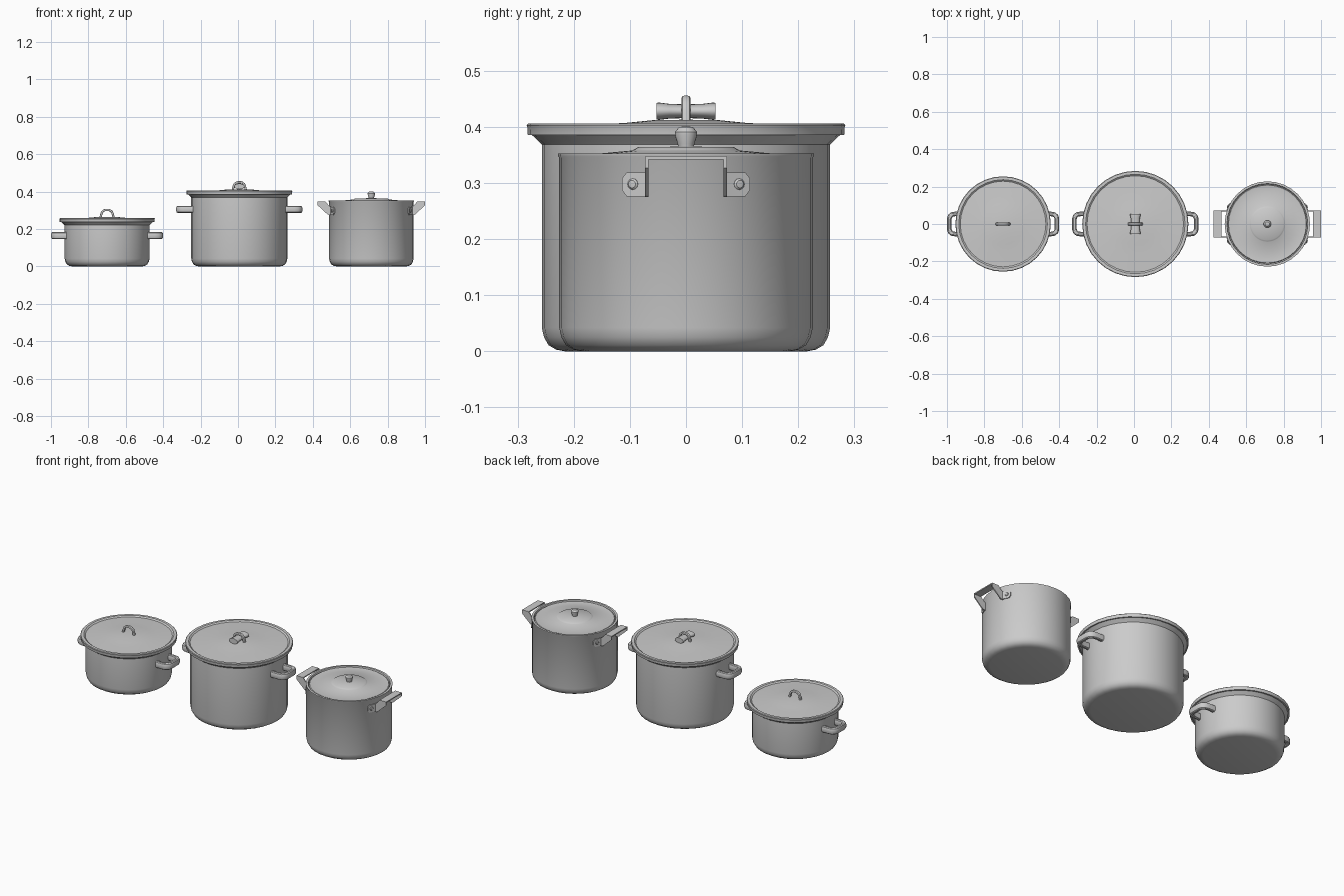
import bpy, bmesh, math
from mathutils import Vector

if "Cube" in bpy.data.objects:
    bpy.data.objects.remove(bpy.data.objects["Cube"])

SEG = 32


def finish(bm, name, loc=(0, 0, 0), angle=35):
    bmesh.ops.recalc_face_normals(bm, faces=bm.faces)
    me = bpy.data.meshes.new(name)
    bm.to_mesh(me)
    bm.free()
    ob = bpy.data.objects.new(name, me)
    bpy.context.collection.objects.link(ob)
    ob.location = loc
    bpy.ops.object.select_all(action='DESELECT')
    ob.select_set(True)
    bpy.context.view_layer.objects.active = ob
    bpy.ops.object.shade_smooth_by_angle(angle=math.radians(angle))
    return ob


def lathe(name, profile, loc, seg=SEG, axis='Z', squash=1.0):
    """Revolve (radius, height) points; radius 0 closes the ends."""
    bm = bmesh.new()
    rings = []
    for r, h in profile:
        ring = []
        n = 1 if r == 0 else seg
        for i in range(n):
            a = 2 * math.pi * i / seg
            u, v = r * math.cos(a), r * math.sin(a)
            ring.append(bm.verts.new((u, v, h) if axis == 'Z' else (u, h, v * squash)))
        rings.append(ring)
    for a, b in zip(rings, rings[1:]):
        for i in range(seg):
            j = (i + 1) % seg
            q = [a[i % len(a)], a[j % len(a)], b[j % len(b)], b[i % len(b)]]
            bm.faces.new(list(dict.fromkeys(q)))
    return finish(bm, name, loc)


def sweep(name, path, half_w, half_h, loc, plane='XY', n=12, power=0.7):
    """Sweep a rounded section along a flat open path."""
    bm = bmesh.new()
    pts = [Vector(p) for p in path]
    rings = []
    for k, p in enumerate(pts):
        d1 = (p - pts[k - 1]).normalized() if k else (pts[1] - p).normalized()
        d2 = (pts[k + 1] - p).normalized() if k < len(pts) - 1 else d1
        t = (d1 + d2).normalized()
        nrm = Vector((-t.y, t.x)) / max(t.dot(d1), 0.5)
        ring = []
        for i in range(n):
            a = 2 * math.pi * (i + 0.5) / n
            c, s = math.cos(a), math.sin(a)
            q = p + nrm * half_w * math.copysign(abs(c) ** power, c)
            h = half_h * math.copysign(abs(s) ** power, s)
            ring.append(bm.verts.new((q.x, q.y, h) if plane == 'XY' else (q.x, h, q.y)))
        rings.append(ring)
    for a, b in zip(rings, rings[1:]):
        for i in range(n):
            j = (i + 1) % n
            bm.faces.new((a[i], a[j], b[j], b[i]))
    bm.faces.new(rings[0])
    bm.faces.new(rings[-1])
    return finish(bm, name, loc)


def prism(name, pts, offset, loc):
    """Extrude a polygon of 3D points by an offset vector."""
    bm = bmesh.new()
    f = bm.faces.new([bm.verts.new(p) for p in pts])
    g = bmesh.ops.extrude_face_region(bm, geom=[f])
    vs = [v for v in g['geom'] if isinstance(v, bmesh.types.BMVert)]
    bmesh.ops.translate(bm, verts=vs, vec=offset)
    return finish(bm, name, loc, 20)


def base_profile(r):
    return [(0, 0), (r - .042, 0), (r - .026, .003), (r - .012, .011), (r - .004, .025), (r, .042)]


def flared_pot(name, x, r, lid_r, top, reach, handle_z):
    # hollow body with flared lip
    z = top - .02
    lathe(name + "_body", base_profile(r) + [
        (r, z - .017), (r + .005, z - .012), (r + .018, z), (r + .018, z + .004), (r + .010, z + .004),
        (r - .008, z - .017), (r - .008, .04), (r - .04, .008), (0, .008)], (x, 0, 0))
    # lid with raised edge and low dome
    lathe(name + "_lid", [
        (0, z + .002), (lid_r - .012, z + .002), (lid_r - .010, z), (lid_r - .002, z), (lid_r - .001, top - .005),
        (lid_r, top - .003), (lid_r - .003, top), (lid_r - .018, top), (lid_r - .026, top - .006),
        (lid_r * .6, top - .002), (.11, top + .001), (.06, top + .006), (0, top + .007)], (x, 0, 0))
    # arched lid handle
    half = [(-.036, -.002), (-.031, .020), (-.026, .034), (-.018, .041), (-.009, .044)]
    arch = half + [(-a, b) for a, b in reversed(half)]
    sweep(name + "_lid_handle", arch, .006, .008, (x, 0, top), 'XZ')
    # side loop handles
    half = [(reach - .095, .054), (reach - .045, .054), (reach - .028, .051),
            (reach - .017, .042), (reach - .0125, .028)]
    loop = half + [(a, -b) for a, b in reversed(half)]
    for s, side in ((-1, "left"), (1, "right")):
        sweep(f"{name}_{side}_handle", [(s * a, b) for a, b in loop], .0125, .019, (x, 0, handle_z))


flared_pot("small_pot", -.70, .227, .255, .258, .30, .165)
flared_pot("large_pot", .007, .257, .284, .406, .338, .305)

# waisted grip through the large lid handle
lathe("large_pot_lid_grip", [(0, -.053), (.027, -.053), (.028, -.048), (.024, -.03), (.022, 0),
                             (.024, .03), (.028, .048), (.027, .053), (0, .053)],
      (.007, 0, .428), 20, 'Y', .55)

# straight pot with inset lid
X, R, H = .713, .226, .353
lathe("tall_pot_body", base_profile(R) + [
    (R, H - .008), (R + .002, H - .005), (R + .002, H), (R - .010, H), (R - .012, H - .004),
    (R - .012, .04), (R - .05, .008), (0, .008)], (X, 0, 0))
lathe("tall_pot_lid", [
    (0, .335), (.212, .335), (.212, .346), (.208, .349), (.200, .347), (.150, .353), (.096, .358),
    (.092, .360), (.086, .364), (0, .365)], (X, 0, 0))
lathe("tall_pot_knob", [
    (0, .362), (.014, .362), (.015, .370), (.020, .386), (.020, .391), (.012, .400), (0, .401)],
    (X, 0, 0), 20)

# channel handles: grip plate, side flanges, riveted tabs
for s, side in ((-1, "left"), (1, "right")):
    prism(f"tall_pot_{side}_grip",
          [(s * .245, -.072, .342), (s * .287, -.072, .342), (s * .287, .072, .342), (s * .245, .072, .342)],
          (0, 0, .006), (X, 0, 0))
    for t, end in ((-1, "front"), (1, "back")):
        outline = [(.287, .347), (.245, .347), (.228, .326), (.212, .318), (.212, .275),
                   (.226, .275), (.234, .278), (.287, .327)]
        prism(f"tall_pot_{side}_{end}_flange", [(s * a, t * .073, z) for a, z in outline],
              (0, -t * .006, 0), (X, 0, 0))
        # tab lies against the curved wall
        ang = math.asin(.093 / R)
        out = Vector((s * math.cos(ang), t * math.sin(ang), 0))
        tan = Vector((-s * math.sin(ang), t * math.cos(ang), 0))
        mid = out * (R - .002) + Vector((0, 0, .298))
        tab = [(-.024, -.022), (.012, -.022), (.021, -.011), (.021, .011), (.012, .021), (-.024, .021)]
        prism(f"tall_pot_{side}_{end}_tab", [mid + tan * a + Vector((0, 0, b)) for a, b in tab],
              out * .006, (X, 0, 0))
        rivet = lathe(f"tall_pot_{side}_{end}_rivet",
                      [(0, 0), (.010, 0), (.010, .007), (.007, .010), (0, .011)],
                      Vector((X, 0, 0)) + mid, 12)
        rivet.rotation_euler = out.to_track_quat('Z', 'Y').to_euler()
